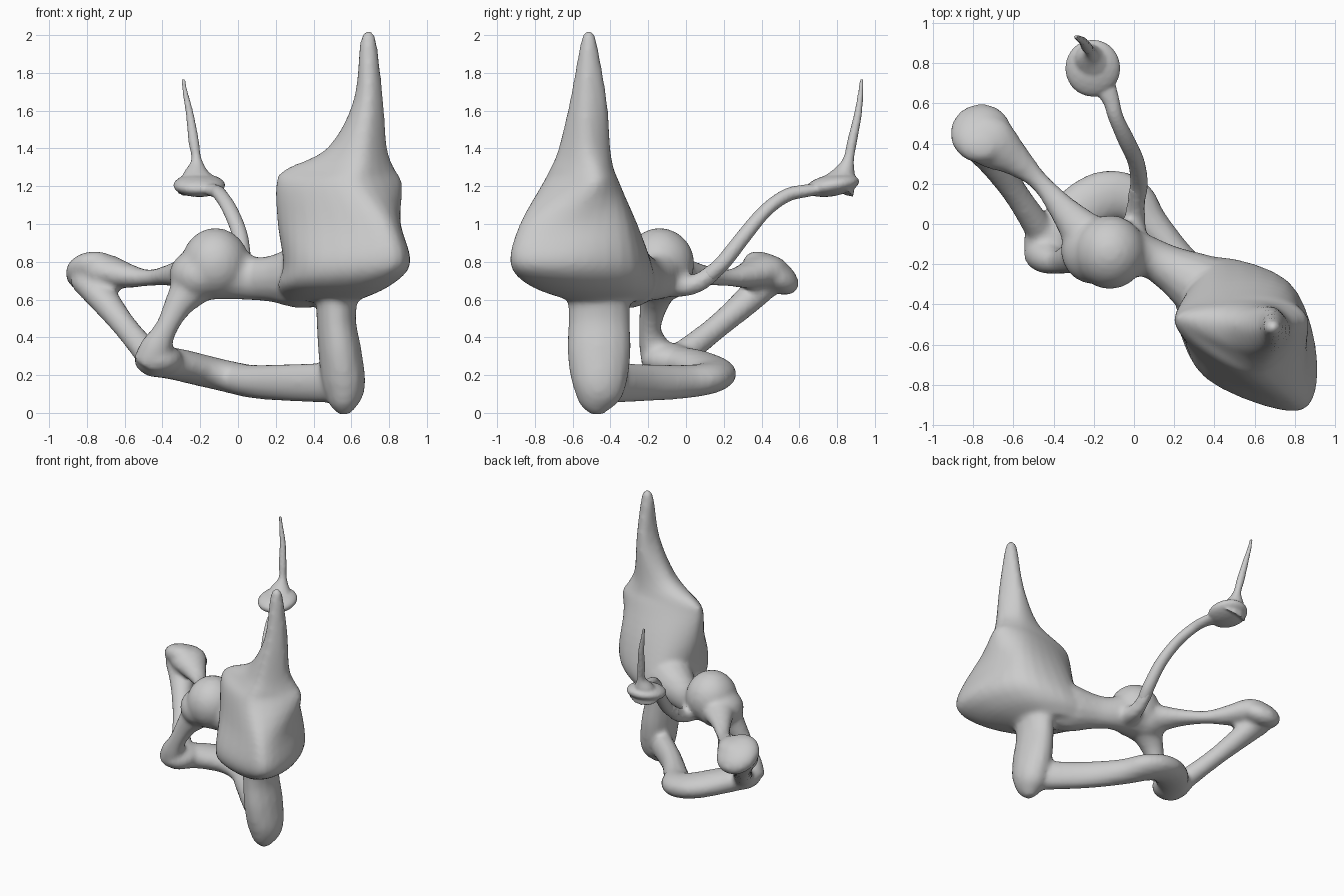
import bpy, bmesh, math
from mathutils import Vector, Matrix


def catmull(pts, steps, closed=False):
    """Smooth a list of equal-length number tuples."""
    n, out = len(pts), []
    get = (lambda i: pts[i % n]) if closed else (lambda i: pts[min(max(i, 0), n - 1)])
    for i in range(n if closed else n - 1):
        p = [get(i + k) for k in (-1, 0, 1, 2)]
        for s in range(steps):
            t = s / steps
            out.append(tuple(
                0.5 * (2 * b + (c - a) * t + (2 * a - 5 * b + 4 * c - d) * t * t
                       + (3 * b - a - 3 * c + d) * t ** 3)
                for a, b, c, d in zip(*p)))
    if not closed:
        out.append(tuple(pts[-1]))
    return out


def loft(bm, rings):
    """Skin a stack of vertex rings and cap both ends."""
    vs = [[bm.verts.new(p) for p in r] for r in rings]
    n = len(vs[0])
    for a, b in zip(vs, vs[1:]):
        for i in range(n):
            j = (i + 1) % n
            bm.faces.new((a[i], a[j], b[j], b[i]))
    bm.faces.new(vs[0][::-1])
    bm.faces.new(vs[-1])


def tube(bm, pts, ref=(0, 0, 1), n=14):
    """Sweep an ellipse; each point is x, y, z, side radius, up radius."""
    path = catmull(pts, 5)
    ref, rings = Vector(ref), []
    for i, p in enumerate(path):
        a, b = path[max(i - 1, 0)], path[min(i + 1, len(path) - 1)]
        t = (Vector(b[:3]) - Vector(a[:3])).normalized()
        side = t.cross(ref).normalized()
        up = side.cross(t)
        rings.append([Vector(p[:3]) + side * (p[3] * math.cos(k * math.tau / n))
                      + up * (p[4] * math.sin(k * math.tau / n)) for k in range(n)])
    loft(bm, rings)


def blob(bm, centre, radii, rot=(0, 'X')):
    m = (Matrix.Translation(centre) @ Matrix.Rotation(math.radians(rot[0]), 4, rot[1])
         @ Matrix.Diagonal((*radii, 1)))
    bmesh.ops.create_icosphere(bm, subdivisions=3, radius=1, matrix=m)


def finish(bm, name, voxel, smooth):
    """Fuse overlapping parts into one smooth skin."""
    bmesh.ops.recalc_face_normals(bm, faces=bm.faces)
    me = bpy.data.meshes.new(name)
    bm.to_mesh(me)
    bm.free()
    ob = bpy.data.objects.new(name, me)
    bpy.context.collection.objects.link(ob)
    r = ob.modifiers.new("fuse", 'REMESH')
    r.mode, r.voxel_size, r.use_smooth_shade = 'VOXEL', voxel, True
    s = ob.modifiers.new("soften", 'SMOOTH')
    s.factor, s.iterations = 0.5, smooth


bm = bmesh.new()

# Spired hood: outlines (left, front left, front right, right, back right, back left)
levels = [
    (0.59, [(.26, -.35), (.38, -.50), (.55, -.60), (.62, -.48), (.55, -.30), (.35, -.22)]),
    (0.67, [(.21, -.42), (.34, -.70), (.70, -.82), (.80, -.60), (.68, -.28), (.35, -.17)]),
    (0.79, [(.24, -.45), (.36, -.77), (.82, -.93), (.91, -.66), (.76, -.28), (.38, -.19)]),
    (1.00, [(.21, -.45), (.36, -.70), (.78, -.88), (.86, -.60), (.76, -.31), (.40, -.27)]),
    (1.21, [(.20, -.47), (.35, -.64), (.65, -.76), (.87, -.50), (.71, -.36), (.40, -.37)]),
    (1.29, [(.25, -.47), (.40, -.60), (.65, -.72), (.83, -.50), (.70, -.39), (.42, -.40)]),
    (1.40, [(.47, -.50), (.55, -.63), (.68, -.67), (.79, -.53), (.70, -.41), (.55, -.42)]),
    (1.65, [(.61, -.52), (.65, -.60), (.71, -.61), (.77, -.53), (.72, -.43), (.65, -.43)]),
]
for z, r in ((1.95, .046), (2.02, .022)):
    levels.append((z, [(.69 - r * math.cos(k * math.pi / 3), -.515 - r * math.sin(k * math.pi / 3))
                       for k in range(6)]))
flat = [(z, *[c for p in ps for c in p]) for z, ps in levels]
rings = []
for row in catmull(flat, 4):
    outline = catmull([(row[i], row[i + 1]) for i in range(1, 13, 2)], 5, True)
    rings.append([(x, y, row[0]) for x, y in outline])
loft(bm, rings)

# Leg under the hood
tube(bm, [(.53, -.46, .70, .12, .17), (.52, -.46, .50, .105, .165), (.54, -.46, .32, .115, .17),
          (.56, -.46, .15, .115, .145), (.56, -.47, .05, .08, .10), (.56, -.47, -.01, .025, .03)],
     ref=(0, 1, 0))

# Central bulb and the bridge to the hood
blob(bm, (-.12, -.14, .79), (.18, .185, .19))
blob(bm, (-.20, -.13, .73), (.165, .17, .14))
tube(bm, [(-.1, -.14, .76, .17, .17), (.06, -.16, .715, .105, .12), (.18, -.22, .71, .115, .125),
          (.32, -.30, .72, .16, .17), (.45, -.38, .75, .18, .18)])

# Limb from bulb down to the elbow
tube(bm, [(-.22, -.14, .70, .13, .12), (-.31, -.17, .58, .08, .08), (-.38, -.19, .45, .06, .06),
          (-.43, -.17, .35, .085, .08), (-.47, -.14, .26, .09, .09)], ref=(0, 1, 0))
blob(bm, (-.42, -.09, .28), (.13, .15, .09))

# Low beam from elbow, bowed to the back, then to the leg
tube(bm, [(-.46, -.15, .27, .09, .08), (-.34, .01, .26, .12, .085), (-.17, .13, .22, .13, .085),
          (-.02, .12, .185, .12, .085), (.09, -.01, .165, .09, .09), (.27, -.21, .16, .075, .10),
          (.50, -.41, .16, .08, .11)])

# Arm out to the side knob, and strut back to the elbow
tube(bm, [(-.22, -.08, .74, .13, .11), (-.35, .07, .73, .075, .06), (-.47, .21, .715, .05, .045),
          (-.58, .31, .725, .08, .065), (-.70, .40, .75, .13, .09), (-.78, .46, .75, .11, .08)])
blob(bm, (-.76, .45, .74), (.155, .165, .09), (-32, 'X'))
tube(bm, [(-.80, .44, .71, .11, .08), (-.71, .33, .60, .085, .075), (-.60, .17, .46, .065, .065),
          (-.50, .02, .34, .07, .07), (-.44, -.07, .27, .08, .08)])

# Root of the thin stalk
tube(bm, [(-.02, -.12, .70, .10, .09), (.0, .0, .67, .06, .055), (.01, .10, .71, .045, .05),
          (.02, .20, .80, .042, .042)])
finish(bm, "hooded_frame", 0.018, 6)

# Thin stalk, pad and needle
bm = bmesh.new()
tube(bm, [(.01, .12, .725, .045, .042), (.025, .20, .80, .044, .042), (.01, .31, .94, .042, .04),
          (-.04, .42, 1.07, .042, .036), (-.09, .53, 1.15, .038, .036),
          (-.12, .63, 1.175, .045, .034), (-.18, .74, 1.19, .08, .03)])
blob(bm, (-.205, .775, 1.205), (.138, .145, .058), (10, 'X'))
tube(bm, [(-.21, .80, 1.19, .12, .10), (-.22, .835, 1.26, .075, .065), (-.22, .86, 1.34, .028, .03),
          (-.235, .88, 1.44, .028, .026), (-.255, .91, 1.58, .021, .021),
          (-.28, .925, 1.70, .014, .014), (-.29, .93, 1.77, .010, .010)], ref=(0, 1, 0))
finish(bm, "stalk_and_needle", 0.009, 3)
